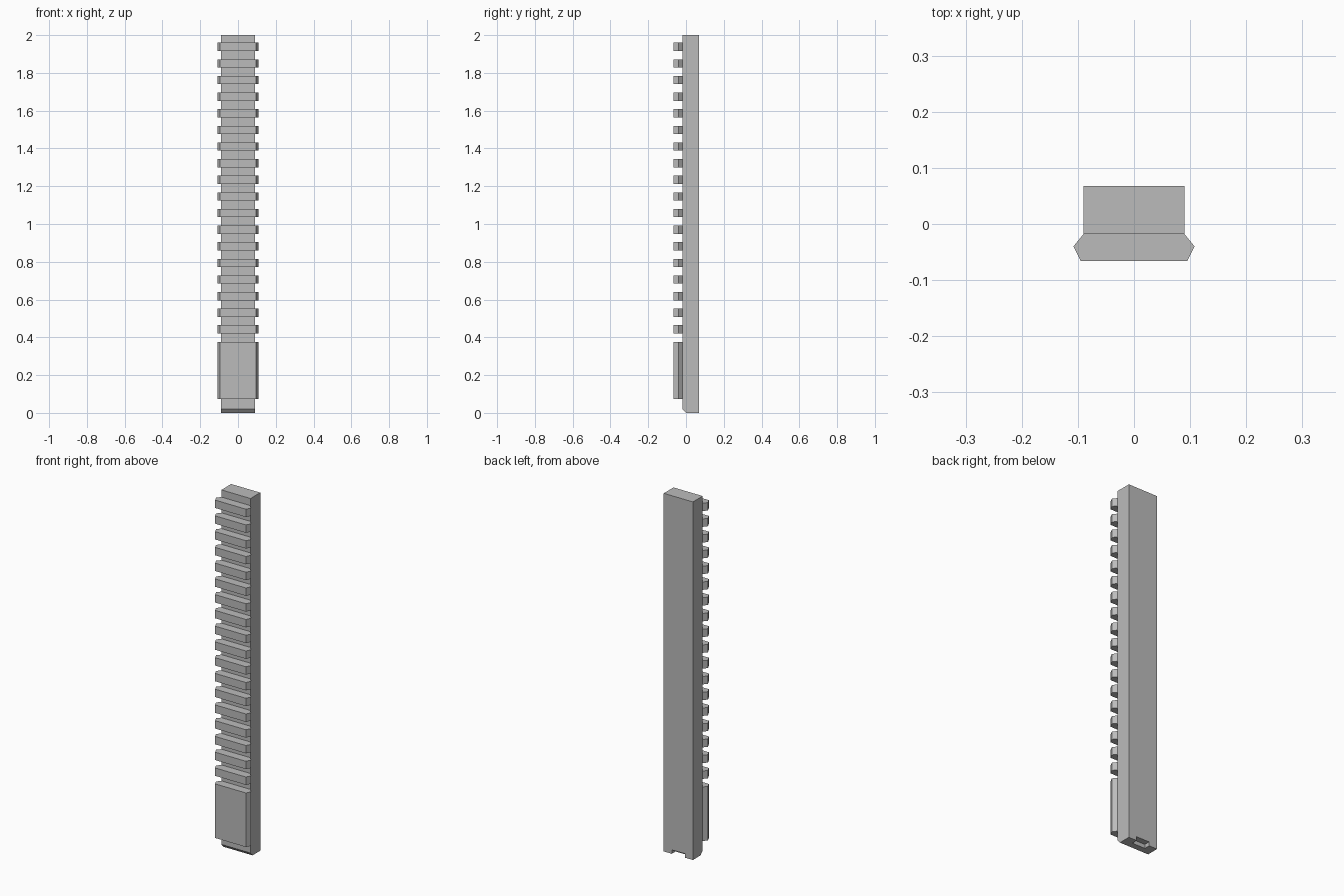
import bpy
import bmesh

cube = bpy.data.objects.get("Cube")
if cube:
    bpy.data.objects.remove(cube, do_unlink=True)

# Single flat grey for the whole rail
grey = bpy.data.materials.new("rail_grey")
grey.use_nodes = True
colour = (0.5, 0.5, 0.5, 1)
grey.diffuse_color = colour
grey.node_tree.nodes["Principled BSDF"].inputs["Base Color"].default_value = colour


def prism(name, profile, axis, low, high):
    """Extrude a closed 2D profile along x (profile in y, z) or z (profile in x, y)."""
    bm = bmesh.new()
    place = (lambda a, b: (low, a, b)) if axis == "x" else (lambda a, b: (a, b, low))
    face = bm.faces.new([bm.verts.new(place(a, b)) for a, b in profile])
    moved = bmesh.ops.extrude_face_region(bm, geom=[face])["geom"]
    step = (high - low, 0, 0) if axis == "x" else (0, 0, high - low)
    bmesh.ops.translate(bm, vec=step, verts=[v for v in moved if isinstance(v, bmesh.types.BMVert)])
    bmesh.ops.recalc_face_normals(bm, faces=bm.faces)
    mesh = bpy.data.meshes.new(name)
    bm.to_mesh(mesh)
    bm.free()
    mesh.materials.append(grey)
    obj = bpy.data.objects.new(name, mesh)
    bpy.context.collection.objects.link(obj)
    return obj


half, front, back, top = 0.09, -0.018, 0.068, 2.0

# Bar with a chamfered lower front edge
body = prism("rail_body", [(front, 0.02), (0, 0), (back, 0), (back, top), (front, top)],
             "x", -half, half)

# Shallow locating notch under the back edge
notch = prism("notch_cutter", [(0.035, -0.02), (0.1, -0.02), (0.1, 0.022), (0.035, 0.022)],
              "x", -0.04, 0.04)
notch.hide_render = True
notch.hide_viewport = True
notch.display_type = "WIRE"
cut = body.modifiers.new("notch", "BOOLEAN")
cut.operation = "DIFFERENCE"
cut.solver = "EXACT"
cut.object = notch

# Dovetail section shared by the teeth and the long lower pad
right_side = [(0.095, -0.066), (0.108, -0.04), (half, front)]
dovetail = right_side + [(-x, y) for x, y in reversed(right_side)]

prism("lower_pad", dovetail, "z", 0.073, 0.375)

# Evenly spaced cross teeth
pitch, tooth_height = 0.088, 0.044
for i in range(18):
    base = 0.42 + i * pitch
    prism(f"tooth_{i + 1}", dovetail, "z", base, base + tooth_height)
